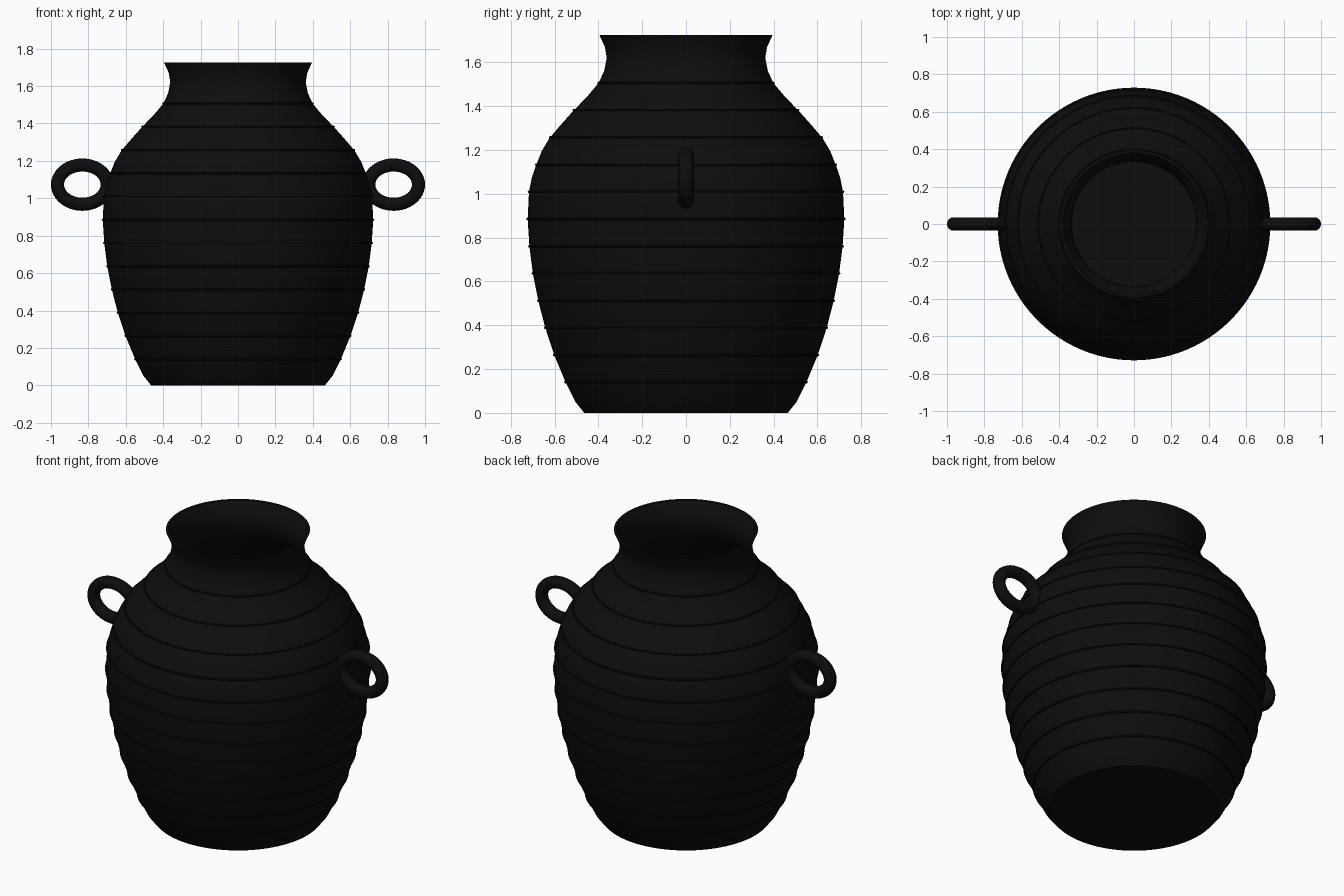
import bpy
import bmesh
from math import cos, sin, tau, radians

if "Cube" in bpy.data.objects:
    bpy.data.objects.remove(bpy.data.objects["Cube"], do_unlink=True)

# Single glaze colour
glaze = bpy.data.materials.new("black_glaze")
glaze.use_nodes = True
glaze.diffuse_color = (0.004, 0.004, 0.004, 1)
glaze.node_tree.nodes["Principled BSDF"].inputs["Base Color"].default_value = (0.004, 0.004, 0.004, 1)

# Outer wall as (radius, height)
WALL = [(0.465, 0), (0.505, 0.05), (0.55, 0.14), (0.602, 0.265), (0.643, 0.39),
        (0.674, 0.51), (0.699, 0.635), (0.715, 0.76), (0.723, 0.885), (0.717, 1.01),
        (0.705, 1.07), (0.685, 1.13), (0.659, 1.195), (0.623, 1.255), (0.572, 1.315),
        (0.514, 1.38), (0.455, 1.44), (0.4, 1.505), (0.374, 1.56), (0.362, 1.62),
        (0.37, 1.67), (0.395, 1.725)]
THICK = 0.03


def add_mesh(name, bm, angle=35):
    bmesh.ops.recalc_face_normals(bm, faces=bm.faces)
    mesh = bpy.data.meshes.new(name)
    bm.to_mesh(mesh)
    bm.free()
    mesh.materials.append(glaze)
    obj = bpy.data.objects.new(name, mesh)
    bpy.context.collection.objects.link(obj)
    bpy.ops.object.select_all(action="DESELECT")
    obj.select_set(True)
    bpy.context.view_layer.objects.active = obj
    bpy.ops.object.shade_smooth_by_angle(angle=radians(angle))
    return obj


def sweep(name, rows, closed):
    """Skin rows of looped points; close row to row or cap both ends."""
    bm = bmesh.new()
    loops = [[bm.verts.new(p) for p in row] for row in rows]
    pairs = list(zip(loops, loops[1:]))
    if closed:
        pairs.append((loops[-1], loops[0]))
    for a, b in pairs:
        for i in range(len(a)):
            j = (i + 1) % len(a)
            bm.faces.new((a[i], a[j], b[j], b[i]))
    if not closed:
        bm.faces.new(loops[0])
        bm.faces.new(loops[-1])
    return add_mesh(name, bm)


def circle(r, z, n=96):
    return [(r * cos(tau * i / n), r * sin(tau * i / n), z) for i in range(n)]


def wall_radius(z):
    for (r0, z0), (r1, z1) in zip(WALL, WALL[1:]):
        if z0 <= z <= z1:
            return r0 + (r1 - r0) * (z - z0) / (z1 - z0)


# Hollow body: outer wall, rim, then inner wall down to the floor
inner = [(r - THICK, z) for r, z in WALL[1:-1]]
rim = [(WALL[-1][0] - 0.015, WALL[-1][1])]
profile = WALL + rim + inner[::-1]
sweep("vase_body", [circle(r, z) for r, z in profile], closed=False)

# Thin raised bands around the wall
for k in range(12):
    z = 0.14 + k * 0.1242
    r = wall_radius(z)
    tube = 0.006
    rows = [circle(r + tube * cos(tau * i / 8), z + tube * sin(tau * i / 8)) for i in range(8)]
    sweep(f"raised_band_{k + 1}", rows, closed=True)

# Oval ring handles on both sides
for side, name in ((1, "left_handle"), (-1, "right_handle")):
    rows = []
    for i in range(48):
        c, s = cos(tau * i / 48), sin(tau * i / 48)
        row = []
        for j in range(16):
            out, y = 0.035 * cos(tau * j / 16), 0.036 * sin(tau * j / 16)
            row.append((side * (0.832 + (0.133 + out) * c), y, 1.073 + (0.105 + out) * s))
        rows.append(row)
    sweep(name, rows, closed=True)
